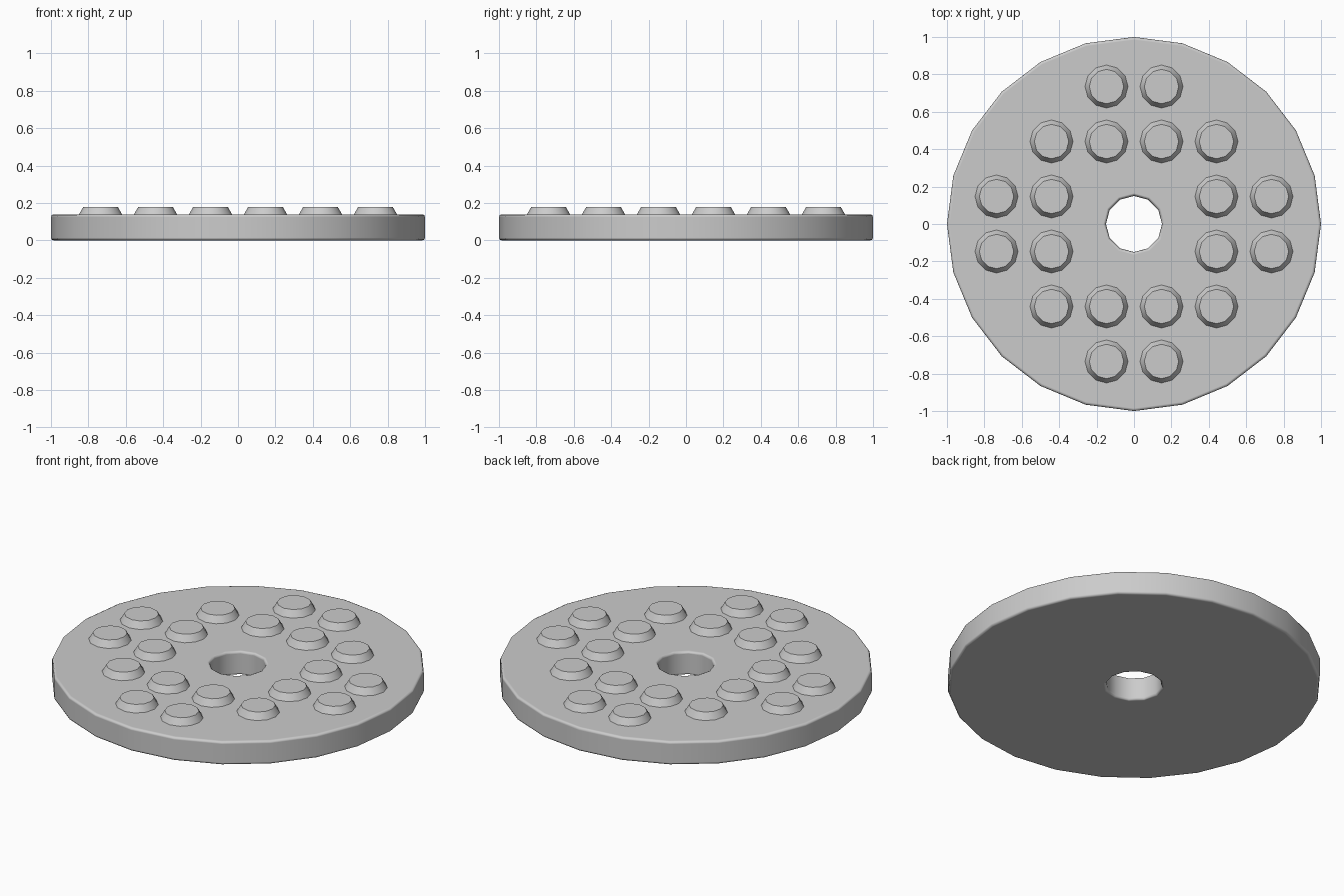
import bpy
import math

cube = bpy.data.objects.get("Cube")
if cube:
    bpy.data.objects.remove(cube, do_unlink=True)

grey = bpy.data.materials.new("plain grey")
grey.use_nodes = True
colour = (0.6, 0.6, 0.6, 1)
grey.diffuse_color = colour
grey.node_tree.nodes["Principled BSDF"].inputs["Base Color"].default_value = colour

HEIGHT = 0.14
PITCH = 0.147


def finish(obj, name, angle):
    obj.name = name
    obj.data.materials.clear()
    obj.data.materials.append(grey)
    bpy.ops.object.select_all(action="DESELECT")
    obj.select_set(True)
    bpy.context.view_layer.objects.active = obj
    bpy.ops.object.shade_smooth_by_angle(angle=math.radians(angle))


def cylinder(sides, radius, depth, z):
    bpy.ops.mesh.primitive_cylinder_add(vertices=sides, radius=radius, depth=depth, location=(0, 0, z))
    return bpy.context.object


# Round plate with a central hole and softened rims
plate = cylinder(24, 1, HEIGHT, HEIGHT / 2)
cutter = cylinder(12, 0.15, 1, 0)
cut = plate.modifiers.new("hole", "BOOLEAN")
cut.object = cutter
cut.solver = "EXACT"
bpy.context.view_layer.objects.active = plate
bpy.ops.object.modifier_apply(modifier=cut.name)
bpy.data.objects.remove(cutter, do_unlink=True)
finish(plate, "round_plate", 50)
bevel = plate.modifiers.new("rim", "BEVEL")
bevel.width = 0.015
bevel.segments = 2
bevel.limit_method = "ANGLE"
bevel.angle_limit = math.radians(60)
bevel.harden_normals = True

# Tapered studs on a square grid, in a ring around the hole
odd = (-5, -3, -1, 1, 3, 5)
for i in odd:
    for j in odd:
        if abs(i) + abs(j) in (4, 6):
            bpy.ops.mesh.primitive_cone_add(
                vertices=12, radius1=0.115, radius2=0.092, depth=0.04,
                location=(i * PITCH, j * PITCH, HEIGHT + 0.02))
            finish(bpy.context.object, "stud", 35)
